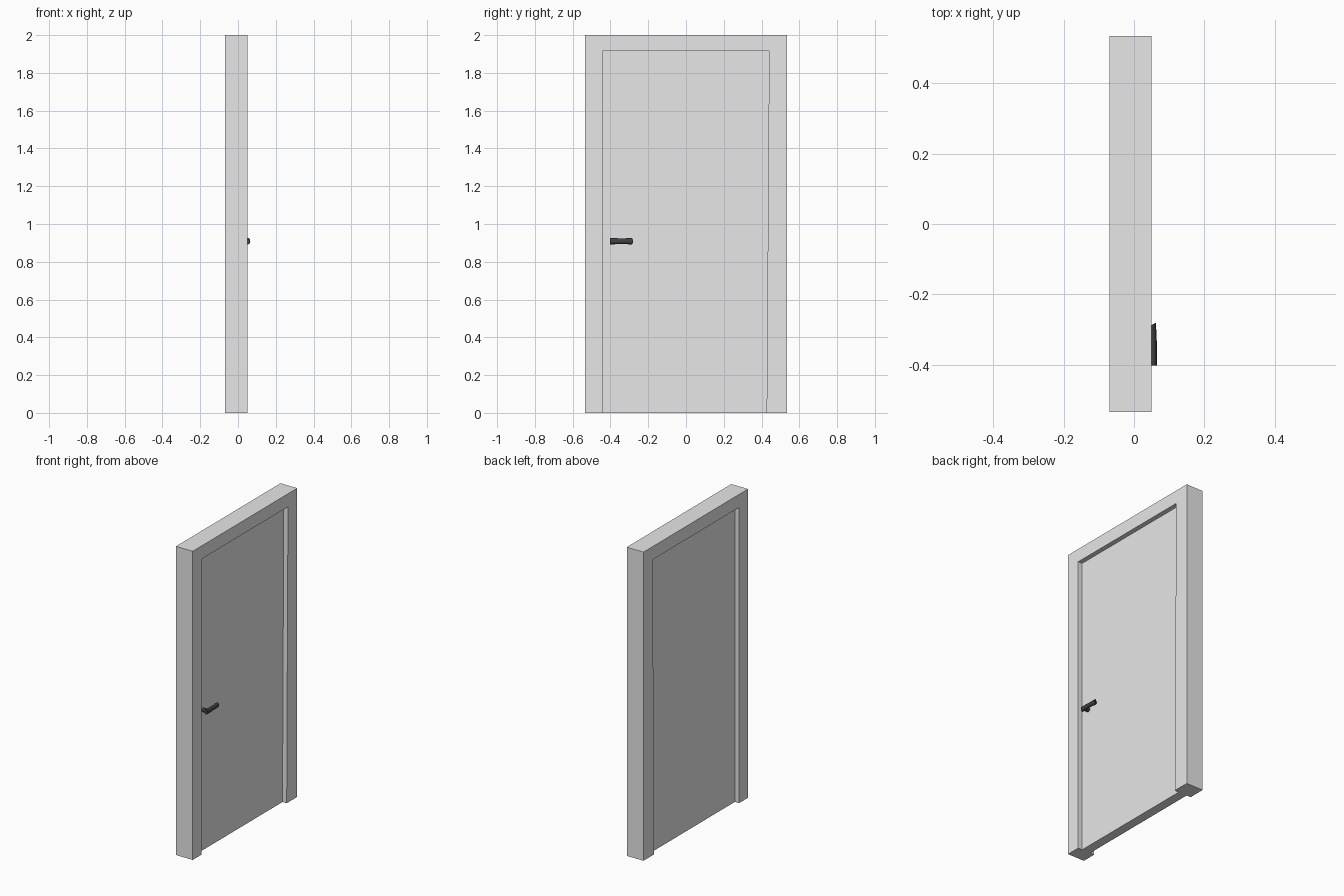
import bpy, bmesh, math

if "Cube" in bpy.data.objects:
    bpy.data.objects.remove(bpy.data.objects["Cube"], do_unlink=True)


def material(name, color):
    mat = bpy.data.materials.new(name)
    mat.use_nodes = True
    mat.diffuse_color = (*color, 1)
    mat.node_tree.nodes["Principled BSDF"].inputs["Base Color"].default_value = (*color, 1)
    return mat


grey = material("light grey", (0.8, 0.8, 0.8))
dark = material("dark metal", (0.05, 0.05, 0.056))


def finish(name, bm, mat, smooth=False):
    bmesh.ops.recalc_face_normals(bm, faces=bm.faces)
    mesh = bpy.data.meshes.new(name)
    bm.to_mesh(mesh)
    bm.free()
    mesh.materials.append(mat)
    obj = bpy.data.objects.new(name, mesh)
    bpy.context.collection.objects.link(obj)
    if smooth:
        bpy.ops.object.select_all(action="DESELECT")
        obj.select_set(True)
        bpy.context.view_layer.objects.active = obj
        bpy.ops.object.shade_smooth_by_angle(angle=math.radians(40))
    return obj


def slab(name, outline, x0, x1, mat):
    """Extrude a (y, z) outline along x."""
    bm = bmesh.new()
    face = bm.faces.new([bm.verts.new((x0, y, z)) for y, z in outline])
    out = bmesh.ops.extrude_face_region(bm, geom=[face])
    verts = [v for v in out["geom"] if isinstance(v, bmesh.types.BMVert)]
    bmesh.ops.translate(bm, verts=verts, vec=(x1 - x0, 0, 0))
    return finish(name, bm, mat)


def loft(name, sections, mat, sides=16):
    """Skin elliptical rings given as (centre, u radius vector, v radius vector)."""
    bm = bmesh.new()
    rings = []
    for c, u, v in sections:
        ring = []
        for i in range(sides):
            a = 2 * math.pi * i / sides
            ring.append(bm.verts.new([c[k] + u[k] * math.cos(a) + v[k] * math.sin(a) for k in range(3)]))
        rings.append(ring)
    for r, s in zip(rings, rings[1:]):
        for i in range(sides):
            j = (i + 1) % sides
            bm.faces.new((r[i], r[j], s[j], s[i]))
    bm.faces.new(rings[0])
    bm.faces.new(rings[-1])
    return finish(name, bm, mat, smooth=True)


# Opening with a slightly slanted hinge side, shared by frame and door
opening = [(-0.443, 0), (-0.443, 1.915), (0.44, 1.915), (0.427, 0)]
half = 0.535

# Frame: two legs and a head in one piece, open at the floor
slab("door_frame", [(-half, 0), (-half, 2), (half, 2), (half, 0)] + opening[::-1], -0.07, 0.05, grey)

# Door leaf, recessed on both sides
slab("door_leaf", opening, -0.04, 0.02, grey)

# Handle: neck out of the leaf, then a lever that thins and bends back at its tip
handle_y, handle_z = -0.387, 0.909
loft("handle_neck", [((x, handle_y, handle_z), (0, r, 0), (0, 0, r))
                     for x, r in ((0.018, 0.013), (0.055, 0.012))], dark)
lever = [(-0.402, 0.053, 0.012, 0.017), (-0.37, 0.053, 0.012, 0.016),
         (-0.34, 0.053, 0.012, 0.014), (-0.31, 0.052, 0.012, 0.016),
         (-0.287, 0.050, 0.012, 0.017)]
sections = [((x, y, handle_z), (rx, 0.006 if y > -0.3 else 0, 0), (0, 0, rz))
            for y, x, rx, rz in lever]
loft("handle_lever", sections, dark)
